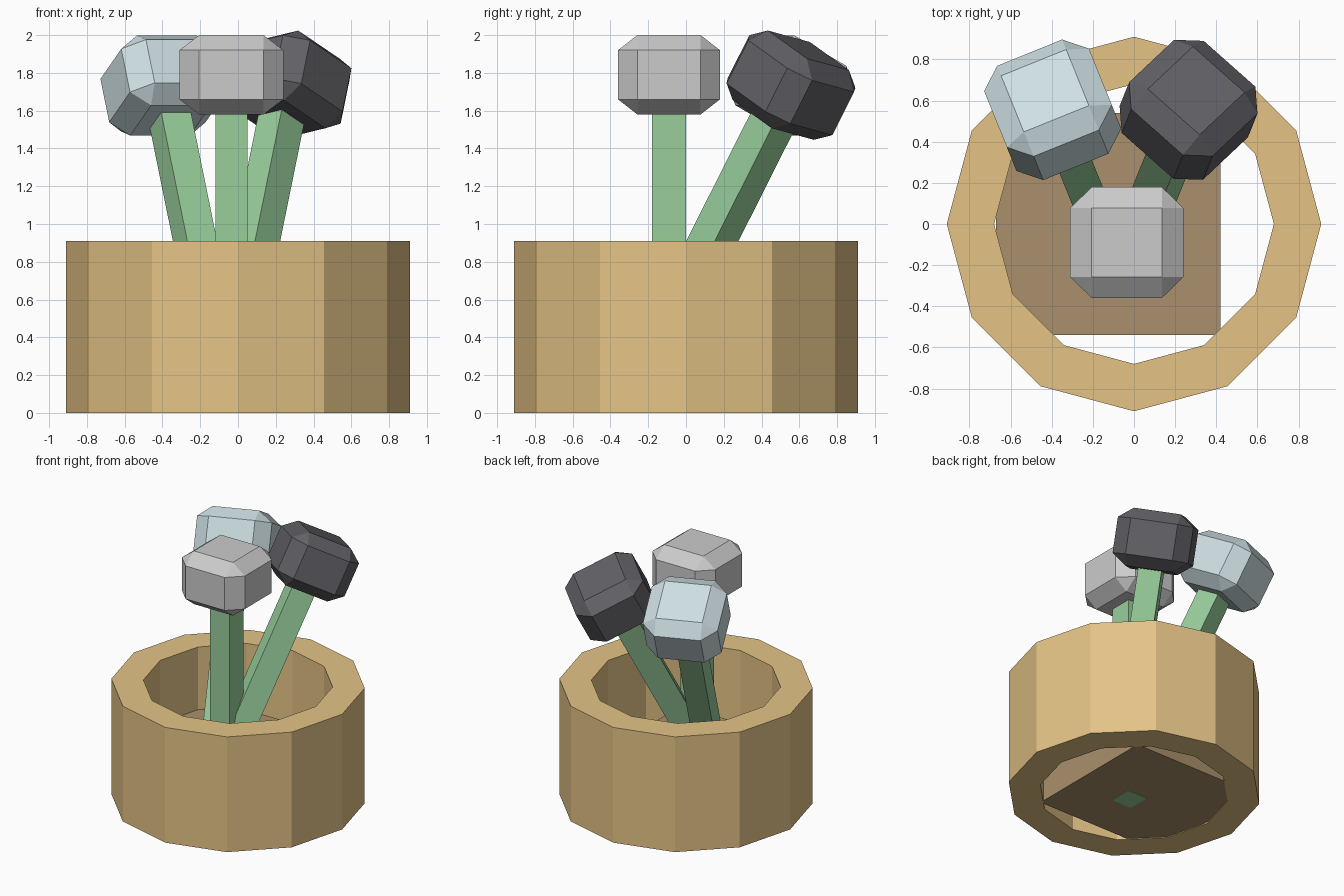
import bpy, bmesh
from math import radians, sin, cos, pi
from mathutils import Matrix, Vector

if "Cube" in bpy.data.objects:
    bpy.data.objects.remove(bpy.data.objects["Cube"])


def add_object(name, bm, color=None, matrix=None):
    bmesh.ops.recalc_face_normals(bm, faces=bm.faces)
    mesh = bpy.data.meshes.new(name)
    bm.to_mesh(mesh)
    bm.free()
    obj = bpy.data.objects.new(name, mesh)
    bpy.context.collection.objects.link(obj)
    if matrix:
        obj.matrix_world = matrix
    if color:
        mat = bpy.data.materials.get(str(color)) or bpy.data.materials.new(str(color))
        mat.diffuse_color = (*color, 1)
        mat.use_nodes = True
        mat.node_tree.nodes["Principled BSDF"].inputs["Base Color"].default_value = mat.diffuse_color
        mesh.materials.append(mat)
    return obj


def box(size, center, bevel=0):
    # bevel is a fraction of the box size, so it stretches with the box
    bm = bmesh.new()
    bmesh.ops.create_cube(bm, size=1)
    if bevel:
        bmesh.ops.bevel(bm, geom=bm.edges[:], offset=bevel, segments=1,
                        affect='EDGES', profile=0.5)
    bmesh.ops.scale(bm, vec=size, verts=bm.verts)
    bmesh.ops.translate(bm, vec=center, verts=bm.verts)
    return bm


# Pot: rectangular wall profile swept around 12 sides, open at both ends
def pot(sides, outer, inner, height):
    bm = bmesh.new()
    profile = [(outer, 0), (outer, height), (inner, height), (inner, 0)]
    rings = [[bm.verts.new((r * cos(2 * pi * i / sides), r * sin(2 * pi * i / sides), z))
              for r, z in profile] for i in range(sides)]
    for i in range(sides):
        a, b = rings[i], rings[(i + 1) % sides]
        for j in range(4):
            k = (j + 1) % 4
            bm.faces.new((a[j], b[j], b[k], a[k]))
    return bm


add_object("pot", pot(12, 0.91, 0.68, 0.91), (0.78, 0.55, 0.24))

# Soil block
add_object("soil", box((1.09, 1.08, 0.41), (-0.125, 0, 0.21)), (0.40, 0.28, 0.15))

# Flowers: name, head centre, heading, tilt, twist, head colour
HEAD_Z = 1.79
flowers = [
    ("front", (-0.035, -0.09, 1.79), 0, 0, 0, None),
    ("left", (-0.395, 0.555, 1.733), 22, -28.5, 0, (0.62, 0.74, 0.77)),
    ("right", (0.265, 0.555, 1.735), -22, -28.5, -22, (0.12, 0.12, 0.135)),
]
for name, center, heading, tilt, twist, color in flowers:
    m = (Matrix.Translation(Vector(center))
         @ Matrix.Rotation(radians(heading), 4, 'Z')
         @ Matrix.Rotation(radians(tilt), 4, 'X')
         @ Matrix.Rotation(radians(twist), 4, 'Z')
         @ Matrix.Translation((0, 0, -HEAD_Z)))
    add_object(name + "_stem", box((0.17, 0.18, 1.7), (0, 0, 0.85)), (0.32, 0.62, 0.33), m)
    add_object(name + "_flower_head", box((0.55, 0.54, 0.42), (0, 0, HEAD_Z), 0.19), color, m)
